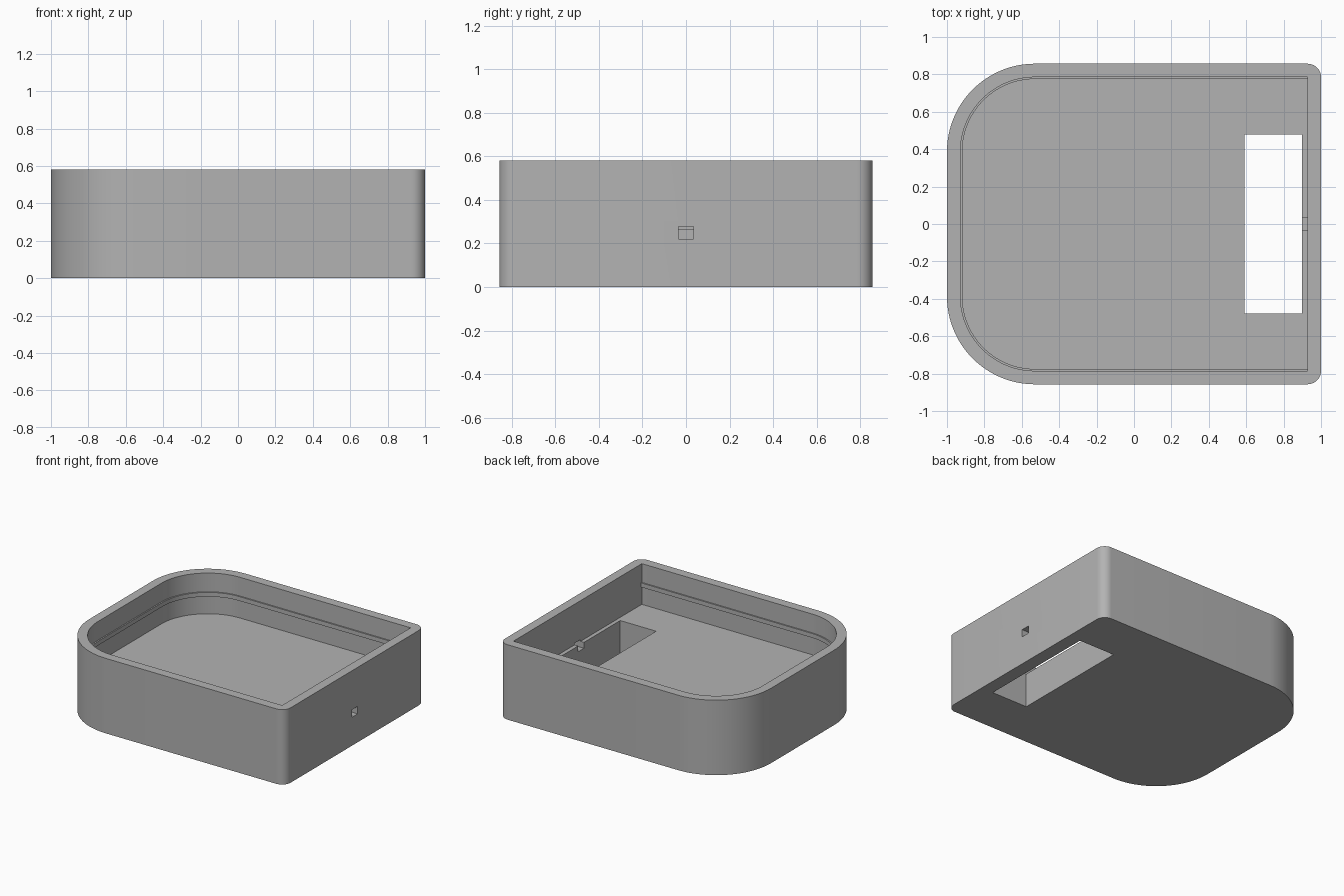
import bpy, bmesh, math

cube = bpy.data.objects.get("Cube")
if cube:
    bpy.data.objects.remove(cube, do_unlink=True)

HX, HY, HEIGHT = 1.0, 0.857, 0.58
WALL, FLOOR = 0.072, 0.265
BIG_R = 0.47

grey = bpy.data.materials.new("plain grey")
grey.use_nodes = True
grey.diffuse_color = (0.45, 0.45, 0.45, 1)
grey.node_tree.nodes["Principled BSDF"].inputs["Base Color"].default_value = (0.45, 0.45, 0.45, 1)


def arc(cx, cy, r, start, steps):
    """Quarter arc, counter-clockwise; a zero radius gives one sharp corner."""
    if r <= 0:
        return [(cx, cy)]
    return [(cx + r * math.cos(start + math.pi / 2 * i / steps),
             cy + r * math.sin(start + math.pi / 2 * i / steps)) for i in range(steps + 1)]


def left_side(inset):
    """Path along the back, round the two large corners and along the front."""
    r, cx, cy = BIG_R - inset, BIG_R - HX, HY - BIG_R
    return arc(cx, cy, r, math.pi / 2, 32) + arc(cx, -cy, r, math.pi, 32)


def case_outline(inset):
    r, cx, cy = WALL - inset, HX - WALL, HY - WALL
    return (left_side(inset) + arc(cx, -cy, r, -math.pi / 2, 10)
            + arc(cx, cy, r, 0, 10))


def prism(name, outline, z0, z1):
    bm = bmesh.new()
    base = bm.faces.new([bm.verts.new((x, y, z0)) for x, y in outline])
    top = bmesh.ops.extrude_face_region(bm, geom=[base])["geom"]
    bmesh.ops.translate(bm, vec=(0, 0, z1 - z0),
                        verts=[v for v in top if isinstance(v, bmesh.types.BMVert)])
    bmesh.ops.recalc_face_normals(bm, faces=bm.faces)
    mesh = bpy.data.meshes.new(name)
    bm.to_mesh(mesh)
    bm.free()
    mesh.materials.append(grey)
    obj = bpy.data.objects.new(name, mesh)
    bpy.context.collection.objects.link(obj)
    return obj


def rectangle(x0, x1, half_y):
    return [(x0, -half_y), (x1, -half_y), (x1, half_y), (x0, half_y)]


def activate(obj):
    bpy.ops.object.select_all(action="DESELECT")
    obj.select_set(True)
    bpy.context.view_layer.objects.active = obj


def cut(obj, cutter):
    mod = obj.modifiers.new("cut", "BOOLEAN")
    mod.operation, mod.solver, mod.object = "DIFFERENCE", "EXACT", cutter
    activate(obj)
    bpy.ops.object.modifier_apply(modifier=mod.name)
    bpy.data.objects.remove(cutter, do_unlink=True)


# Open case: cavity, rectangular opening through the floor, small cable hole
case = prism("case", case_outline(0), 0, HEIGHT)
cut(case, prism("cavity_cutter", case_outline(WALL), FLOOR, HEIGHT + 0.1))
cut(case, prism("floor_opening_cutter", rectangle(0.59, 0.898, 0.478), -0.1, FLOOR + 0.05))
cut(case, prism("cable_hole_cutter", rectangle(0.85, 1.1, 0.035), 0.22, 0.278))

# Thin retaining rib round three inner walls, ending at the flat end wall
end = HX - WALL + 0.003
rib_y = HY - WALL
outer = [(end, rib_y + 0.003)] + left_side(WALL - 0.003) + [(end, -rib_y - 0.003)]
inner = [(end, rib_y - 0.01)] + left_side(WALL + 0.01) + [(end, -rib_y + 0.01)]
rib = prism("retaining_rib", outer + inner[::-1], 0.402, 0.435)

for part in (case, rib):
    activate(part)
    bpy.ops.object.shade_smooth_by_angle(angle=math.radians(30))
